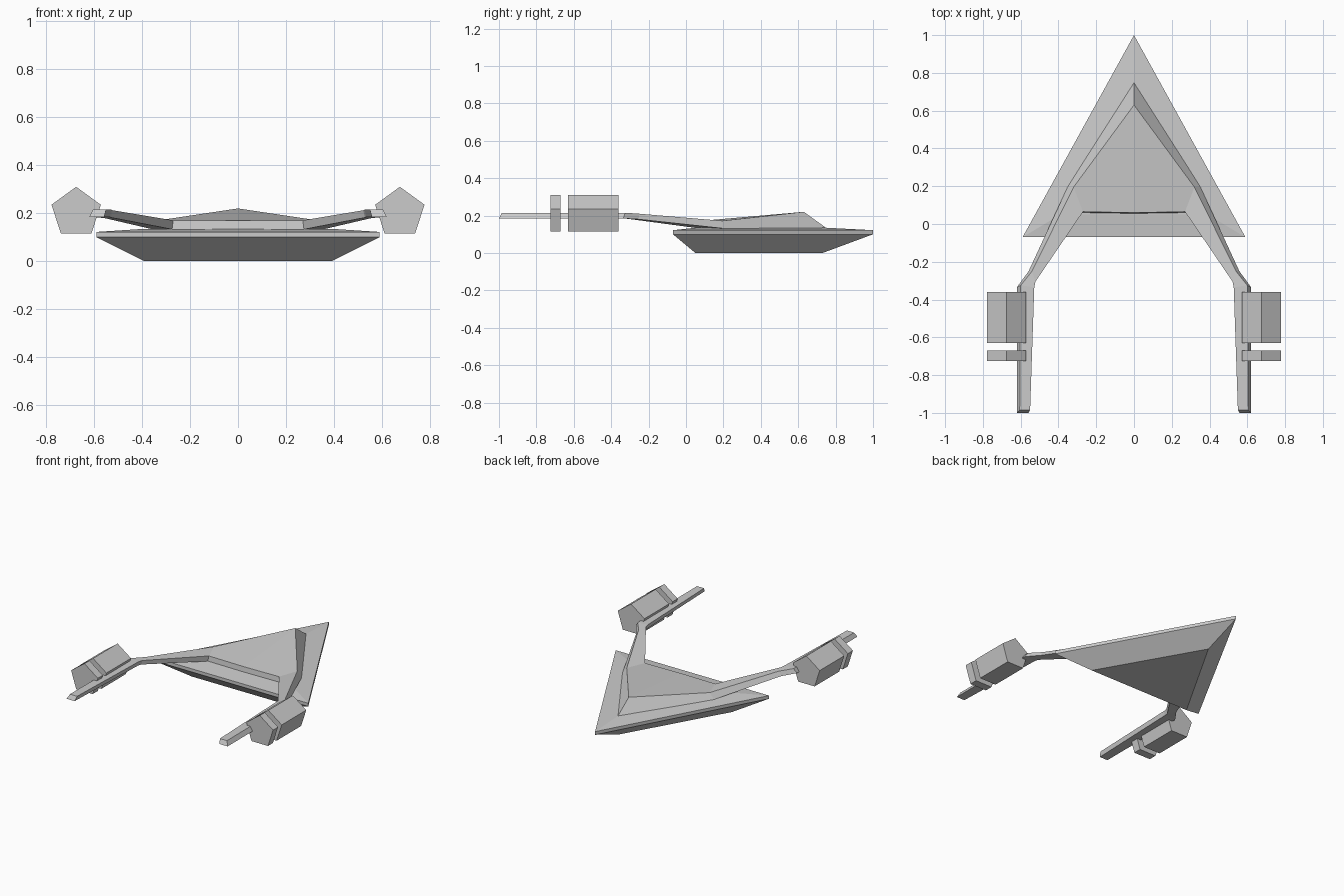
import bpy, bmesh, math

if "Cube" in bpy.data.objects:
    bpy.data.objects.remove(bpy.data.objects["Cube"])


def loft(name, sections, cap_start=True, cap_end=True, mirror=False):
    """Join matching cross-sections with faces; optionally mirror across x."""
    bm = bmesh.new()
    rings = [[bm.verts.new(p) for p in s] for s in sections]
    n = len(rings[0])
    for a, b in zip(rings, rings[1:]):
        for i in range(n):
            j = (i + 1) % n
            bm.faces.new((a[i], a[j], b[j], b[i]))
    if cap_start:
        bm.faces.new(rings[0][::-1])
    if cap_end:
        bm.faces.new(rings[-1])
    if mirror:
        geom = bm.verts[:] + bm.edges[:] + bm.faces[:]
        bmesh.ops.mirror(bm, geom=geom, axis='X', merge_dist=0.0005)
    bmesh.ops.recalc_face_normals(bm, faces=bm.faces[:])
    mesh = bpy.data.meshes.new(name)
    bm.to_mesh(mesh)
    bm.free()
    obj = bpy.data.objects.new(name, mesh)
    bpy.context.collection.objects.link(obj)
    return obj


# Hull: stacked triangles (half width, back y, nose y, z)
hull_rings = [(0.39, 0.05, 0.73, 0.0), (0.59, -0.07, 1.0, 0.10),
              (0.59, -0.07, 1.0, 0.122), (0.39, 0.05, 0.75, 0.135)]
loft("hull", [[(-w, b, z), (w, b, z), (0, n, z)] for w, b, n, z in hull_rings])

# Raised deck flowing back into the two arms
# section order: inner top, outer top, outer bottom, inner bottom
loft("deck_and_arms", [
    [(0, .06, .17), (0, .63, .22), (0, .755, .13), (0, .055, .13)],
    [(.27, .065, .17), (.32, .195, .172), (.352, .195, .132), (.275, .06, .133)],
    [(.522, -.305, .212), (.54, -.25, .21), (.558, -.25, .18), (.53, -.305, .182)],
    [(.528, -.335, .215), (.60, -.325, .215), (.62, -.335, .185), (.535, -.335, .185)],
    [(.55, -.985, .215), (.605, -.985, .215), (.62, -1.0, .185), (.558, -1.0, .185)],
], cap_start=False, mirror=True)


# Five-sided engine pods and their rear rings
def pentagon(x, y, z, r):
    return [(x + r * math.sin(k * math.tau / 5), y, z + r * math.cos(k * math.tau / 5))
            for k in range(5)]


for side, sx in (("left", -1), ("right", 1)):
    for part, y0, y1 in (("engine_pod", -.36, -.63), ("engine_ring", -.67, -.725)):
        loft(f"{part}_{side}", [pentagon(sx * .675, y, .202, .108) for y in (y0, y1)])
